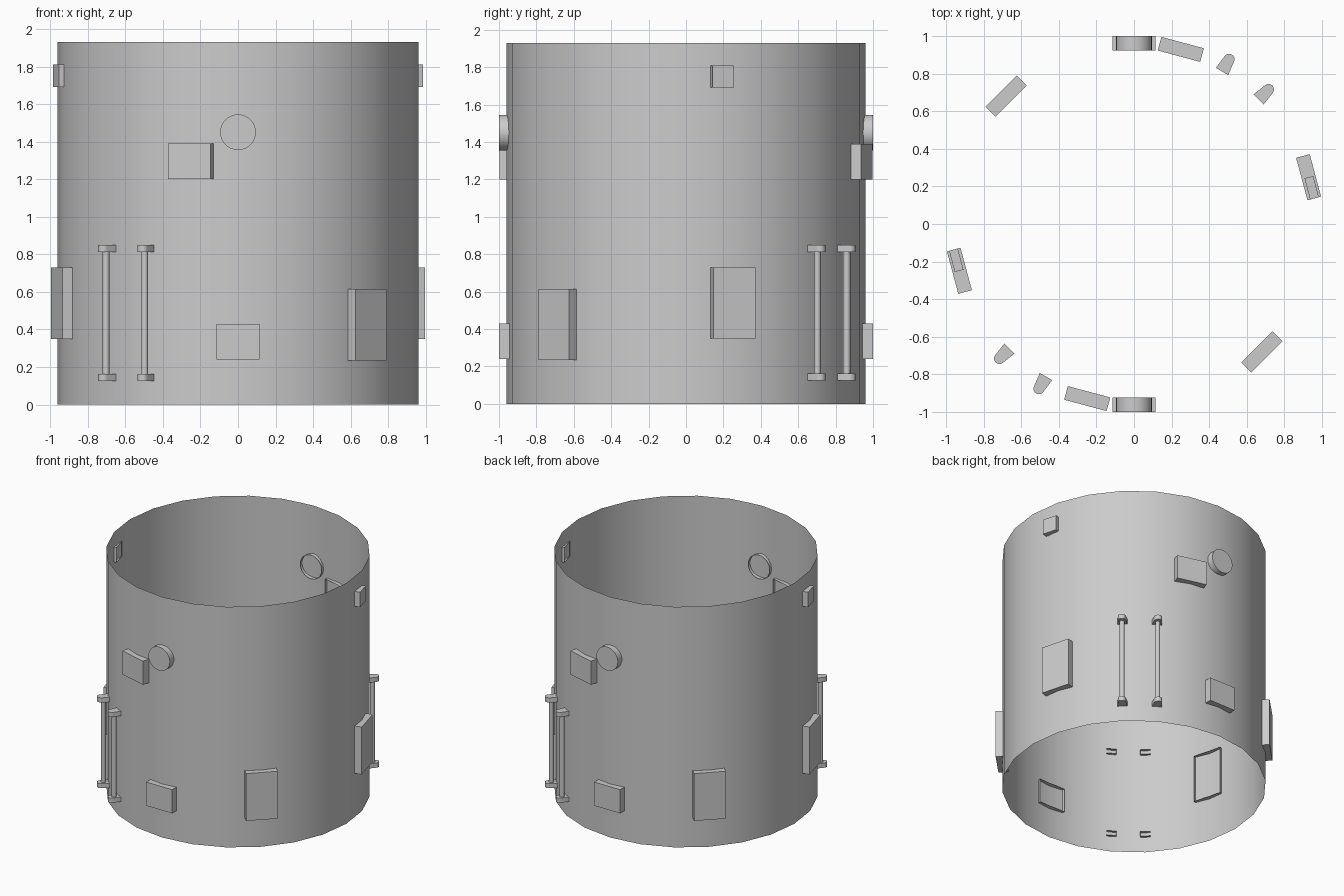
import bpy, bmesh
from math import pi, cos, sin, radians
from mathutils import Matrix

if "Cube" in bpy.data.objects:
    bpy.data.objects.remove(bpy.data.objects["Cube"])


def smooth(ob, angle=35):
    bpy.ops.object.select_all(action='DESELECT')
    ob.select_set(True)
    bpy.context.view_layer.objects.active = ob
    bpy.ops.object.shade_smooth_by_angle(angle=radians(angle))


def add_object(name, bm, angle=0.0):
    bmesh.ops.recalc_face_normals(bm, faces=bm.faces)
    me = bpy.data.meshes.new(name)
    bm.to_mesh(me)
    bm.free()
    ob = bpy.data.objects.new(name, me)
    ob.rotation_euler.z = radians(angle)
    bpy.context.collection.objects.link(ob)
    return ob


def extrude_profile(name, pts, vec, angle, open_face=None):
    """Prism from a profile; open_face is the index of the side left open."""
    bm = bmesh.new()
    a = [bm.verts.new(p) for p in pts]
    b = [bm.verts.new([p[i] + vec[i] for i in range(3)]) for p in pts]
    n = len(pts)
    for i in range(n):
        if i != open_face:
            j = (i + 1) % n
            bm.faces.new((a[i], a[j], b[j], b[i]))
    bm.faces.new(b)
    if open_face is not None:
        bm.faces.new(a[::-1])
    return add_object(name, bm, angle)


# Panels point along local +x and are open towards the inside of the shell
def panel(name, angle, t0, t1, z0, z1, r0=0.925, r1=1.0):
    pts = [(r0, t0, z0), (r0, t1, z0), (r0, t1, z1), (r0, t0, z1)]
    return extrude_profile(name, pts, (r1 - r0, 0, 0), angle)


def rod(name, radius, depth, sides, matrix, angle, caps=True):
    bm = bmesh.new()
    bmesh.ops.create_cone(bm, cap_ends=caps, segments=sides, radius1=radius,
                          radius2=radius, depth=depth, matrix=matrix)
    return add_object(name, bm, angle)


# Open shell
shell = rod("shell", 0.96, 1.93, 24, Matrix.Translation((0, 0, 0.965)), 0, caps=False)
smooth(shell)

# Everything on the shell repeats after half a turn
for side, turn in (("front", 0), ("back", 180)):
    panel(side + "_low_panel", -90 + turn, -0.115, 0.115, 0.24, 0.43)
    panel(side + "_upper_panel", -105 + turn, -0.117, 0.117, 1.20, 1.39)
    panel(side + "_corner_panel", -45 + turn, -0.117, 0.117, 0.235, 0.615)
    panel(side + "_side_panel", 15 + turn, -0.117, 0.117, 0.35, 0.73)
    panel(side + "_small_block", 15 + turn, -0.117, 0.0, 1.69, 1.81, 0.94, 0.988)

    # Round port, open at the back
    ring = [(0.925, 0.095 * cos(2 * pi * i / 32), 1.45 + 0.095 * sin(2 * pi * i / 32))
            for i in range(32)]
    smooth(extrude_profile(side + "_round_port", ring, (0.075, 0, 0), -90 + turn))

    # Pair of handrails with rounded brackets
    for label, ang in (("a", -120), ("b", -135)):
        arc = [(1.013 + 0.029 * cos(t), 0.029 * sin(t))
               for t in (pi / 2 - pi * i / 10 for i in range(11))]
        outline = [(0.938, 0.038)] + arc + [(0.938, -0.038)]
        for end, z in (("lower", 0.125), ("upper", 0.813)):
            pts = [(x, y, z) for x, y in outline]
            smooth(extrude_profile(f"{side}_{end}_bracket_{label}", pts, (0, 0, 0.037),
                                   ang + turn, open_face=len(pts) - 1))
        smooth(rod(f"{side}_handrail_{label}", 0.018, 0.67, 16,
                   Matrix.Translation((0.994, 0, 0.4875)), ang + turn))
